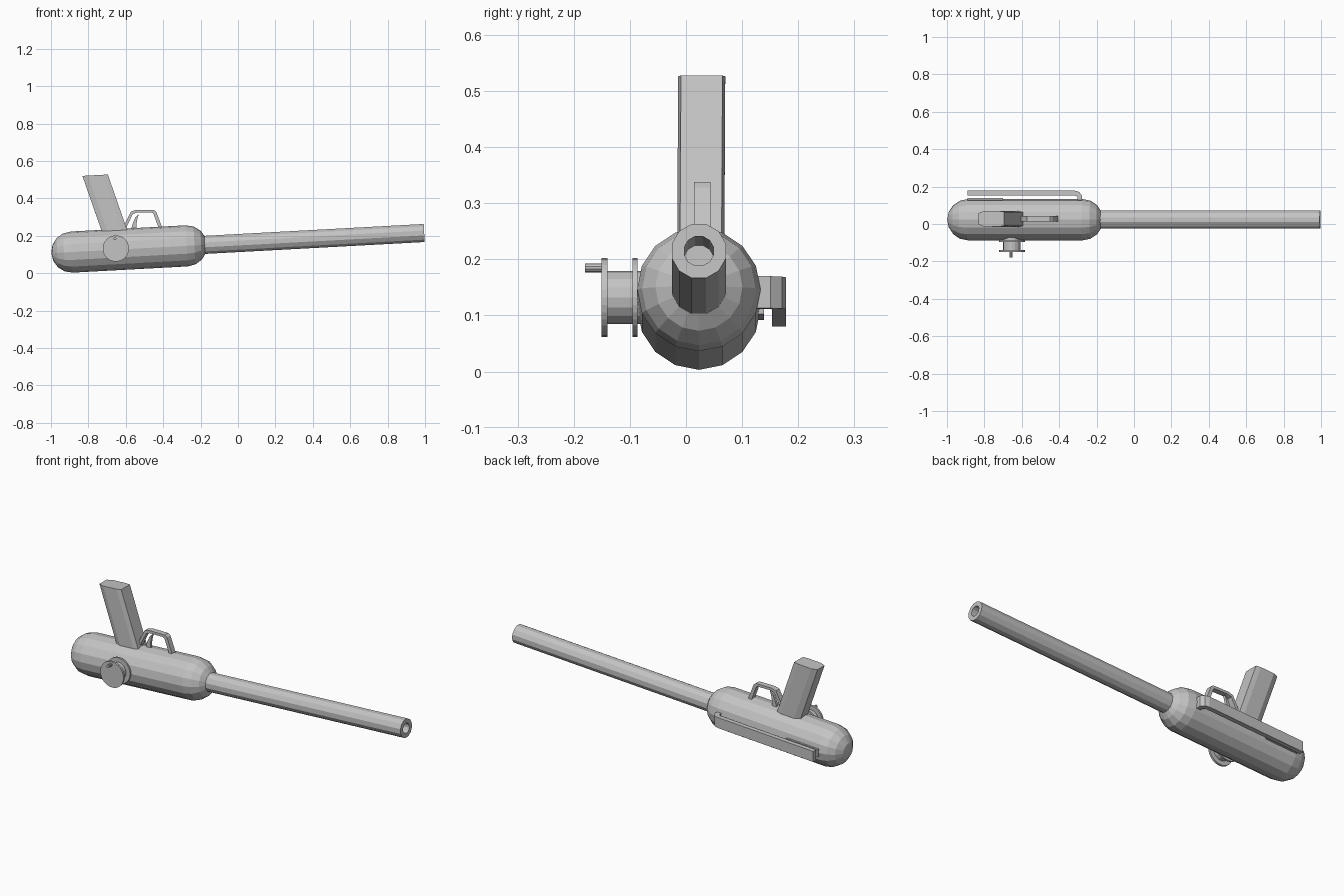
import bpy, bmesh, math
from mathutils import Matrix, Vector

old = bpy.data.objects.get("Cube")
if old:
    bpy.data.objects.remove(old, do_unlink=True)

grey = bpy.data.materials.new("plain grey")
grey.use_nodes = True
GREY = (0.55, 0.55, 0.55, 1)
grey.diffuse_color = GREY
grey.node_tree.nodes["Principled BSDF"].inputs["Base Color"].default_value = GREY

MID_Y = 0.023
# Frame of the slightly raised main axis
AXIS = Matrix.Translation((0, MID_Y, 0.161)) @ Matrix.Rotation(-0.054, 4, 'Y')


def finish(name, bm, matrix=Matrix()):
    bmesh.ops.remove_doubles(bm, verts=bm.verts, dist=1e-5)
    bmesh.ops.recalc_face_normals(bm, faces=bm.faces)
    mesh = bpy.data.meshes.new(name)
    bm.to_mesh(mesh)
    bm.free()
    mesh.materials.append(grey)
    obj = bpy.data.objects.new(name, mesh)
    obj.matrix_world = matrix
    bpy.context.scene.collection.objects.link(obj)
    return obj


def lathe(name, profile, sides, matrix, turn=0.0):
    """Spin (along, radius) points around the local x axis."""
    bm = bmesh.new()
    rings = []
    for x, r in profile:
        angles = [2 * math.pi * (i + turn) / sides for i in range(sides)]
        rings.append([bm.verts.new((x, r * math.sin(a), r * math.cos(a))) for a in angles])
    for a, b in zip(rings, rings[1:]):
        for i in range(sides):
            j = (i + 1) % sides
            bm.faces.new((a[i], a[j], b[j], b[i]))
    bmesh.ops.dissolve_degenerate(bm, dist=1e-6, edges=bm.edges)
    return finish(name, bm, matrix)


def prism(name, points, offset, matrix=Matrix()):
    """Extrude a flat outline along an offset."""
    bm = bmesh.new()
    face = bm.faces.new([bm.verts.new(p) for p in points])
    new = bmesh.ops.extrude_face_region(bm, geom=[face])["geom"]
    bmesh.ops.translate(bm, vec=Vector(offset),
                        verts=[v for v in new if isinstance(v, bmesh.types.BMVert)])
    return finish(name, bm, matrix)


def side_outline(name, points, width):
    """Front-view outline given a width about the middle plane."""
    return prism(name, [(x, MID_Y + 0.006 - width / 2, z) for x, z in points], (0, width, 0))


# Capsule body
R, REAR, FRONT = 0.11, -0.89, -0.275
arc = [math.pi / 8 * i for i in range(5)]
capsule = [(REAR - R * math.cos(a), R * math.sin(a)) for a in arc]
capsule += [(FRONT + R * math.cos(a), R * math.sin(a)) for a in reversed(arc)]
lathe("body", capsule, 16, AXIS)

# Hollow tube
lathe("barrel", [(-0.22, 0), (-0.22, 0.05), (0.997, 0.05), (0.997, 0.027), (0.7, 0.027), (0.7, 0)],
      12, AXIS, 0.5)

# Raked grip with a rounded back
half = [(0.066, 0.037), (0.04, 0.042), (-0.04, 0.042), (-0.07, 0.03)]
outline = half + [(x, -y) for x, y in reversed(half)]
grip_base = Matrix.Translation((-0.635, 0.026, 0.16))
prism("grip", [(x, y, x * 0.054) for x, y in outline], (-0.127, 0.002, 0.364), grip_base)

# Trigger guard and trigger
side_outline("trigger_guard", [
    (-0.63, 0.21), (-0.605, 0.265), (-0.572, 0.33), (-0.545, 0.338), (-0.45, 0.338),
    (-0.437, 0.328), (-0.4, 0.23), (-0.42, 0.23), (-0.452, 0.318), (-0.46, 0.324),
    (-0.54, 0.324), (-0.562, 0.317), (-0.59, 0.26), (-0.61, 0.21)], 0.03)
side_outline("trigger", [
    (-0.575, 0.22), (-0.563, 0.265), (-0.548, 0.3), (-0.53, 0.318),
    (-0.538, 0.29), (-0.543, 0.26), (-0.54, 0.22)], 0.014)

# Side spool with crank pin
spool = Matrix.Translation((-0.653, 0, 0.132)) @ Matrix.Rotation(-math.pi / 2, 4, 'Z')


def disc(name, start, end, radius, sides, matrix=spool):
    return lathe(name, [(start, 0), (start, radius), (end, radius), (end, 0)], sides, matrix)


disc("spool_inner_flange", 0.086, 0.095, 0.07, 32)
disc("spool_drum", 0.06, 0.142, 0.047, 16)
disc("spool_outer_flange", 0.14, 0.151, 0.07, 32)
disc("crank_pin", 0.145, 0.18, 0.008, 10, Matrix.Translation((-0.005, 0, 0.053)) @ spool)

# Bent side bar on the back, following the body's rise
bar = [(-0.89, 0.157), (-0.89, 0.182), (-0.315, 0.182), (-0.292, 0.175), (-0.278, 0.155),
       (-0.278, 0.11), (-0.302, 0.11), (-0.302, 0.148), (-0.315, 0.157)]
prism("side_bar", [(x, y - 0.004, 0.128 + x * 0.054) for x, y in bar], (0, 0, 0.057))

# Thin plate on the body behind the bar
plate = [(-0.89, 0.12), (-0.89, 0.139), (-0.7, 0.139), (-0.7, 0.12)]
prism("side_plate", [(x, y, 0.14 + x * 0.054) for x, y in plate], (0, 0, 0.04))
